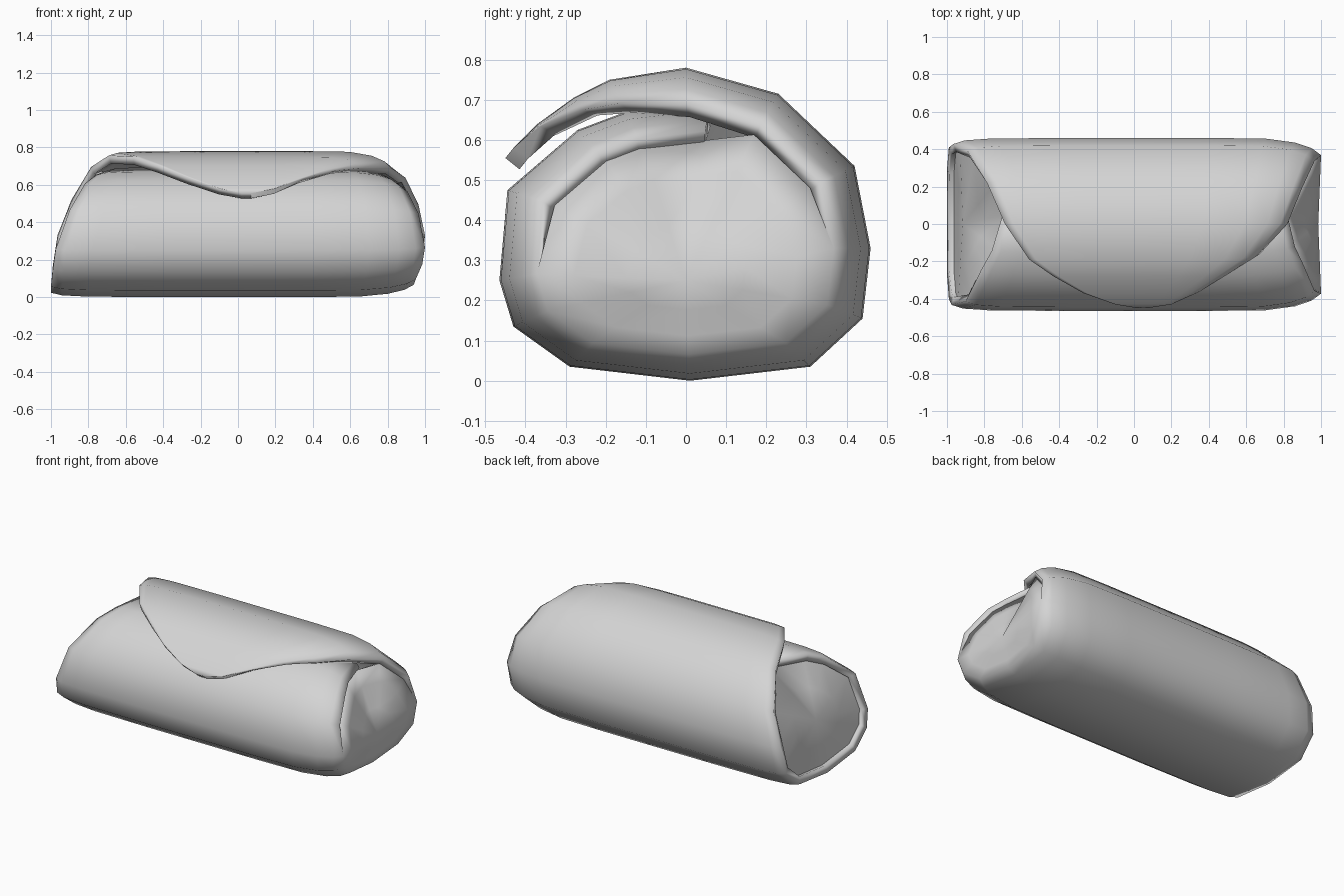
import bpy
import bmesh
import math

old = bpy.data.objects.get("Cube")
if old:
    bpy.data.objects.remove(old, do_unlink=True)

mat = bpy.data.materials.new("light grey")
mat.use_nodes = True
grey = (0.66, 0.66, 0.66, 1)
mat.diffuse_color = grey
mat.node_tree.nodes["Principled BSDF"].inputs["Base Color"].default_value = grey

# Rolled section from the inner fold, around the body, to the tip of the flap:
# y, z, left end x, right end x
SECTION = [
    (.06, .695, -.70, .82), (-.15, .67, -.76, .86), (-.27, .625, -.82, .905),
    (-.445, .475, -.9, .965), (-.465, .25, -.975, 1), (-.43, .135, -.99, .985),
    (-.29, .035, -1, .95), (.01, 0, -1, .94), (.31, .035, -1, .95),
    (.44, .155, -.99, .985), (.46, .33, -.965, 1), (.42, .535, -.89, .965),
    (.23, .715, -.785, .895), (0, .78, -.69, .82), (-.19, .75, -.56, .67),
    (-.28, .705, -.43, .52), (-.37, .64, -.27, .35), (-.43, .58, -.1, .2),
    (-.45, .555, .02, .07)]
TOP = 13                 # row on the ridge, where the flap begins
MID_Z = .33
# position along the length, left taper weight, right taper weight
STATIONS = [(0, 1, 0), (.03, .4, 0), (.1, .1, 0), (.3, 0, 0), (.5, 0, 0),
            (.7, 0, 0), (.85, 0, .04), (.93, 0, .27), (.975, 0, .6), (1, 0, 1)]


def end_scales(row):
    """How far each end of a row is drawn in towards the axis."""
    if row > TOP:
        return 1, min(1, .86 + .06 * (row - TOP - 1))
    return (.95 if row > TOP - 2 or row < 2 else .93), .8


def sheet_point(row, station):
    y, z, xl, xr = SECTION[row]
    f, wl, wr = station
    sl, sr = end_scales(row)
    s = 1 - wl * (1 - sl) - wr * (1 - sr)
    return (xl + (xr - xl) * f, y * s, MID_Z + (z - MID_Z) * s)


def close_end(bm, ring, centre, steps):
    """Fill a ring with smaller rings and a fan around the centre."""
    n = len(ring)
    outer = [v.co.copy() for v in ring]
    for k in steps:
        inner = [bm.verts.new([c + (co[i] - c) * k for i, c in enumerate(centre)])
                 for co in outer]
        for i in range(n):
            j = (i + 1) % n
            bm.faces.new((ring[i], ring[j], inner[j], inner[i]))
        ring = inner
    hub = bm.verts.new(centre)
    for i in range(n):
        bm.faces.new((ring[i], ring[(i + 1) % n], hub))


def inset_vert(bm, co, scale, shift):
    return bm.verts.new((co.x + shift, co.y * scale,
                         MID_Z + (co.z - MID_Z) * scale))


def finish(bm, name, thickness):
    bmesh.ops.recalc_face_normals(bm, faces=bm.faces)
    # The underside must face down so that thickness goes inward
    low = min(bm.faces, key=lambda f: f.calc_center_median().z)
    if low.normal.z > 0 and thickness:
        bmesh.ops.reverse_faces(bm, faces=bm.faces)
    mesh = bpy.data.meshes.new(name)
    bm.to_mesh(mesh)
    bm.free()
    ob = bpy.data.objects.new(name, mesh)
    bpy.context.collection.objects.link(ob)
    mesh.materials.append(mat)
    bpy.ops.object.select_all(action='DESELECT')
    ob.select_set(True)
    bpy.context.view_layer.objects.active = ob
    if thickness:
        mod = ob.modifiers.new("thickness", 'SOLIDIFY')
        mod.thickness = thickness
        mod.offset = -1
        bpy.ops.object.modifier_apply(modifier=mod.name)
    bpy.ops.object.shade_smooth_by_angle(angle=math.radians(125))


# Wrap: rolled sheet with a curved flap and a folded right end
bm = bmesh.new()
grid = [[bm.verts.new(sheet_point(r, st)) for st in STATIONS]
        for r in range(len(SECTION))]
for a, b in zip(grid, grid[1:]):
    for c in range(len(STATIONS) - 1):
        bm.faces.new((a[c], a[c + 1], b[c + 1], b[c]))

left_ring = [grid[r][0].co.copy() for r in range(TOP)]

# Right end: joined to the lower sheet, tucked under it at the top
ring = []
for r in range(TOP):
    v = grid[r][-1]
    ring.append(v if 4 <= r <= 10 else inset_vert(bm, v.co, .92, -.02))
close_end(bm, ring, (.985, 0, .25), (.75, .4))
finish(bm, "wrap", .045)

# Left end: panel recessed behind the open rim
bm = bmesh.new()
ring = [inset_vert(bm, co, .95, .035) for co in left_ring]
close_end(bm, ring, (-.915, 0, .33), (.5,))
finish(bm, "left_end_panel", 0)
